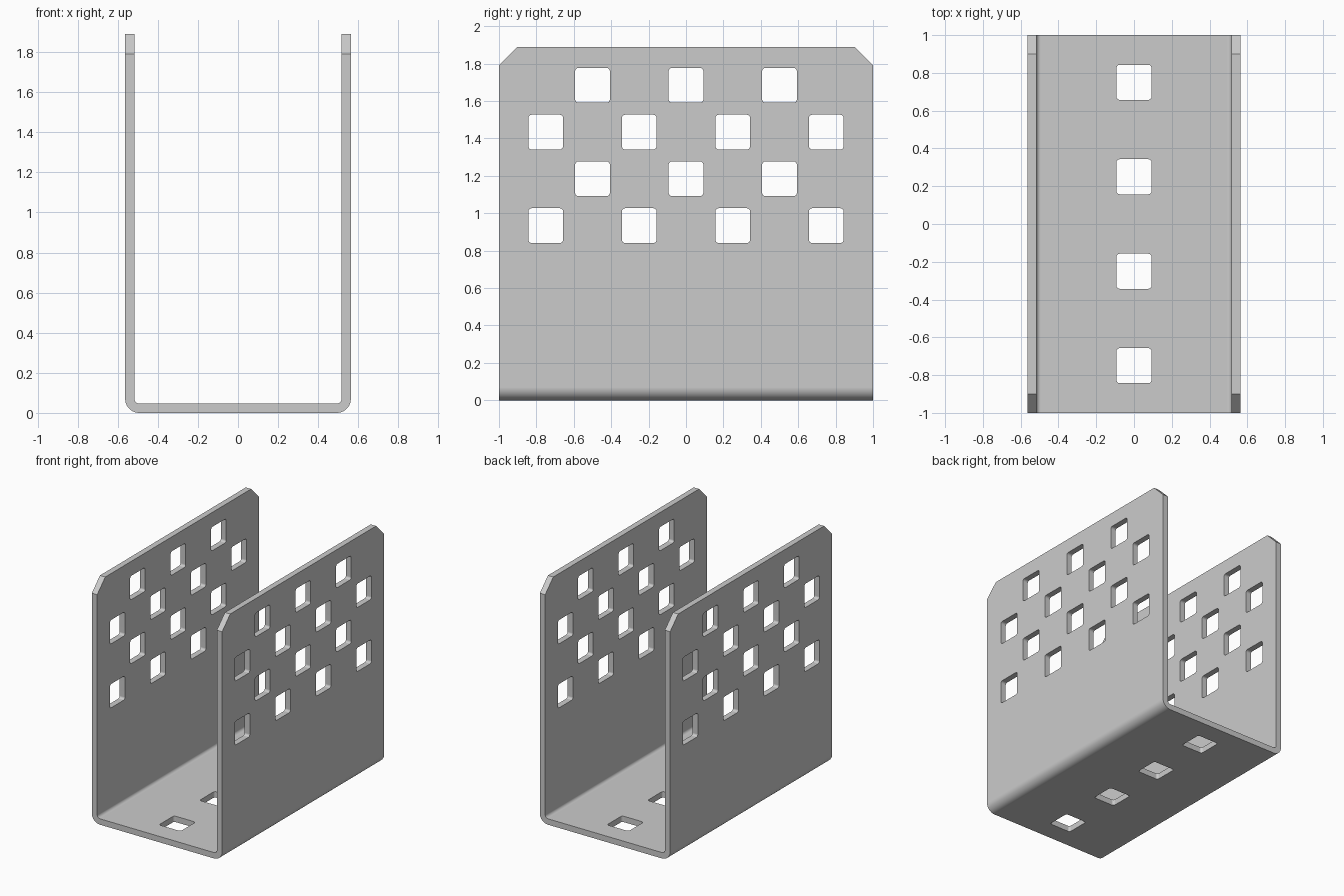
import bpy, bmesh
from math import cos, sin, pi, radians

if "Cube" in bpy.data.objects:
    bpy.data.objects.remove(bpy.data.objects["Cube"])

HALF_W, HEIGHT, HALF_L, THICK = 0.563, 1.89, 1.0, 0.046
R_OUT, R_IN = 0.07, 0.024
HOLE, HOLE_R, PITCH, CHAMFER = 0.186, 0.018, 0.25, 0.1


def arc(cx, cy, r, start, end, n):
    return [(cx + r * cos(start + (end - start) * i / n),
             cy + r * sin(start + (end - start) * i / n)) for i in range(n + 1)]


def prism(bm, points, place, lo, hi):
    """Extrude a 2D outline from lo to hi; place(a, b, depth) gives the 3D point."""
    bottom = [bm.verts.new(place(a, b, lo)) for a, b in points]
    top = [bm.verts.new(place(a, b, hi)) for a, b in points]
    bm.faces.new(bottom)
    bm.faces.new(top[::-1])
    n = len(points)
    for i in range(n):
        j = (i + 1) % n
        bm.faces.new((bottom[j], bottom[i], top[i], top[j]))


def finish(bm, name):
    bmesh.ops.recalc_face_normals(bm, faces=bm.faces)
    mesh = bpy.data.meshes.new(name)
    bm.to_mesh(mesh)
    bm.free()
    obj = bpy.data.objects.new(name, mesh)
    bpy.context.collection.objects.link(obj)
    return obj


def along_x(a, b, d): return (d, a, b)
def along_y(a, b, d): return (a, d, b)
def along_z(a, b, d): return (a, b, d)


def rounded_square(cx, cy):
    h = HOLE / 2 - HOLE_R
    pts = []
    for k, (sx, sy) in enumerate([(1, 1), (-1, 1), (-1, -1), (1, -1)]):
        pts += arc(cx + sx * h, cy + sy * h, HOLE_R, k * pi / 2, (k + 1) * pi / 2, 4)
    return pts


# U-shaped channel: half outline (outer bend, then inner bend), mirrored
xi = HALF_W - THICK
outer = arc(HALF_W - R_OUT, R_OUT, R_OUT, -pi / 2, 0, 10) + [(HALF_W, HEIGHT)]
inner = [(xi, HEIGHT)] + arc(xi - R_IN, THICK + R_IN, R_IN, 0, -pi / 2, 10)
right = outer + inner
profile = right + [(-x, z) for x, z in reversed(right)]
bm = bmesh.new()
prism(bm, profile, along_y, -HALF_L, HALF_L)
channel = finish(bm, "u_channel")

# Cutters: staggered wall holes, floor holes and chamfered top corners
bm = bmesh.new()
wide_row, narrow_row = [-0.75, -0.25, 0.25, 0.75], [-0.5, 0, 0.5]
for row in range(4):
    for y in (narrow_row if row % 2 else wide_row):
        prism(bm, rounded_square(y, 0.934 + row * PITCH), along_x, -0.8, 0.8)
for y in wide_row:
    prism(bm, rounded_square(0, y), along_z, -0.2, 0.2)
for s in (-1, 1):
    e = 0.1
    corner = [(s * (HALF_L + e), HEIGHT - CHAMFER - e),
              (s * (HALF_L + e), HEIGHT + e),
              (s * (HALF_L - CHAMFER - e), HEIGHT + e)]
    prism(bm, corner, along_x, -0.8, 0.8)
cutter = finish(bm, "hole_cutter")
cutter.hide_render = True

cut = channel.modifiers.new("Holes", 'BOOLEAN')
cut.operation, cut.solver, cut.object = 'DIFFERENCE', 'EXACT', cutter
bpy.context.view_layer.objects.active = channel
channel.select_set(True)
cutter.select_set(False)
bpy.ops.object.modifier_apply(modifier=cut.name)
bpy.data.objects.remove(cutter)

# Smooth bends with crisp edges
bpy.ops.object.shade_smooth_by_angle(angle=radians(30))
weighted = channel.modifiers.new("Weighted Normals", 'WEIGHTED_NORMAL')
weighted.keep_sharp = True
